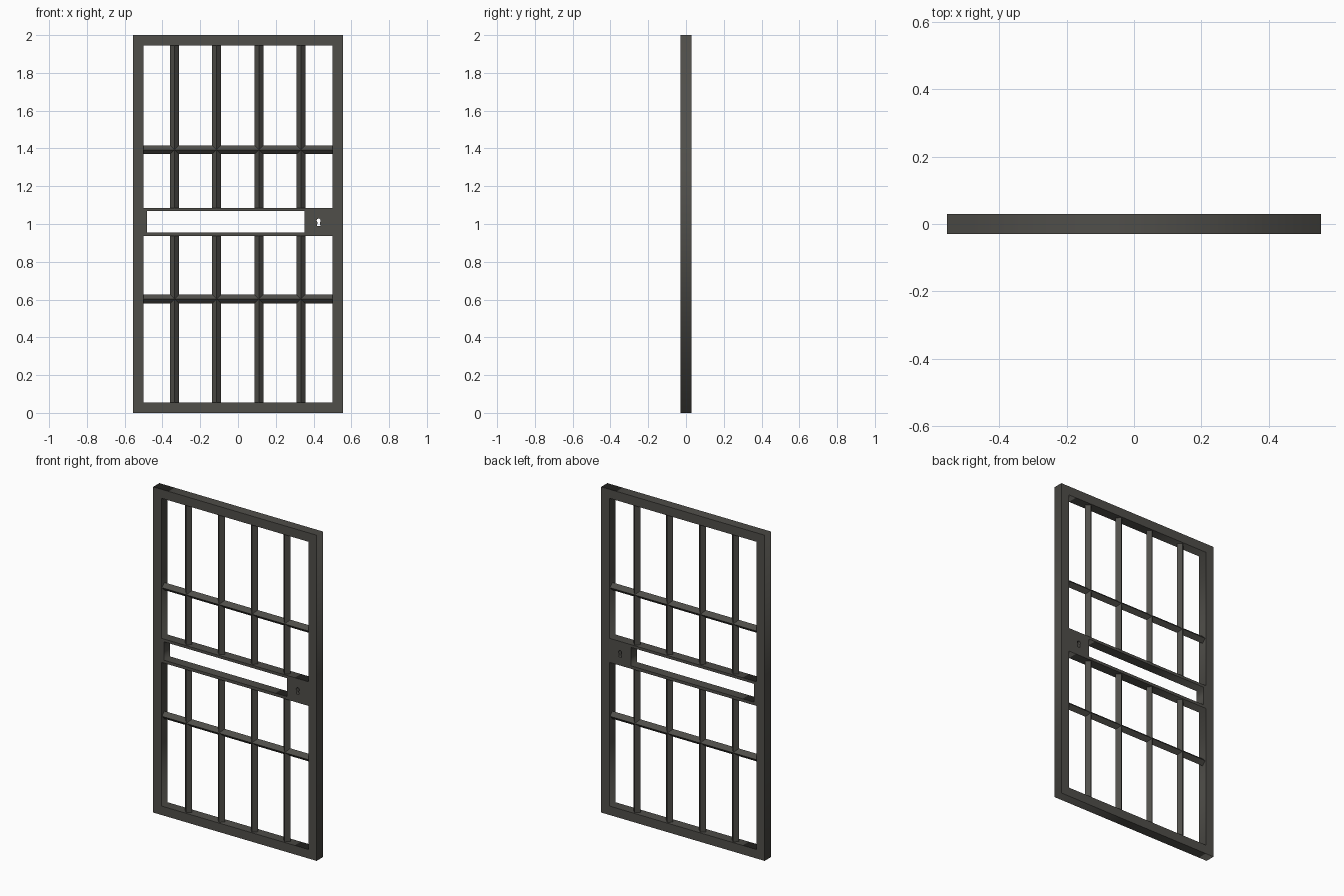
import bpy
import math

if "Cube" in bpy.data.objects:
    bpy.data.objects.remove(bpy.data.objects["Cube"])

steel = bpy.data.materials.new("dark_steel")
steel.diffuse_color = (0.08, 0.077, 0.068, 1)
steel.use_nodes = True
steel.node_tree.nodes["Principled BSDF"].inputs["Base Color"].default_value = steel.diffuse_color


def rect(x0, x1, z0, z1):
    return [(x0, z0), (x1, z0), (x1, z1), (x0, z1)]


# Keyhole outline: round head above a flared slot
kx, kz, kr = 0.427, 1.018, 0.011
keyhole = [(kx - 0.010, 0.989), (kx + 0.010, 0.989)]
for i in range(11):
    a = math.radians(-60 + 30 * i)
    keyhole.append((kx + kr * math.cos(a), kz + kr * math.sin(a)))

# Frame with lock rail: outer outline, two windows, food slot and keyhole
outlines = [
    rect(-0.555, 0.555, 0, 2),
    rect(-0.5, 0.5, 0.055, 0.937),
    rect(-0.5, 0.5, 1.085, 1.945),
    rect(-0.483, 0.353, 0.955, 1.068),
    keyhole,
]
curve = bpy.data.curves.new("door_frame", 'CURVE')
curve.dimensions = '2D'
curve.fill_mode = 'BOTH'
curve.extrude = 0.03
for pts in outlines:
    s = curve.splines.new('POLY')
    s.points.add(len(pts) - 1)
    for p, (x, z) in zip(s.points, pts):
        p.co = (x, z, 0, 1)
    s.use_cyclic_u = True
frame = bpy.data.objects.new("door_frame", curve)
bpy.context.collection.objects.link(frame)
frame.rotation_euler = (math.pi / 2, 0, 0)
bpy.context.view_layer.objects.active = frame
frame.select_set(True)
bpy.ops.object.convert(target='MESH')
frame = bpy.context.object
frame.data.materials.clear()
frame.data.materials.append(steel)


def bar(name, loc, length, horizontal=False):
    """Square bar turned on edge, so it is a diamond in section."""
    bpy.ops.mesh.primitive_cylinder_add(
        vertices=4, radius=0.0235, depth=length, location=loc,
        rotation=(0, math.pi / 2 if horizontal else 0, 0))
    ob = bpy.context.object
    ob.name = name
    ob.data.materials.append(steel)


# Vertical and horizontal bars of both windows
for label, z0, z1, zc in (("lower", 0.055, 0.937, 0.603),
                          ("upper", 1.085, 1.945, 1.393)):
    for x in (-0.336, -0.113, 0.111, 0.333):
        bar(label + "_vertical_bar", (x, 0, (z0 + z1) / 2), z1 - z0 + 0.01)
    bar(label + "_cross_bar", (0, 0, zc), 1.01, True)
